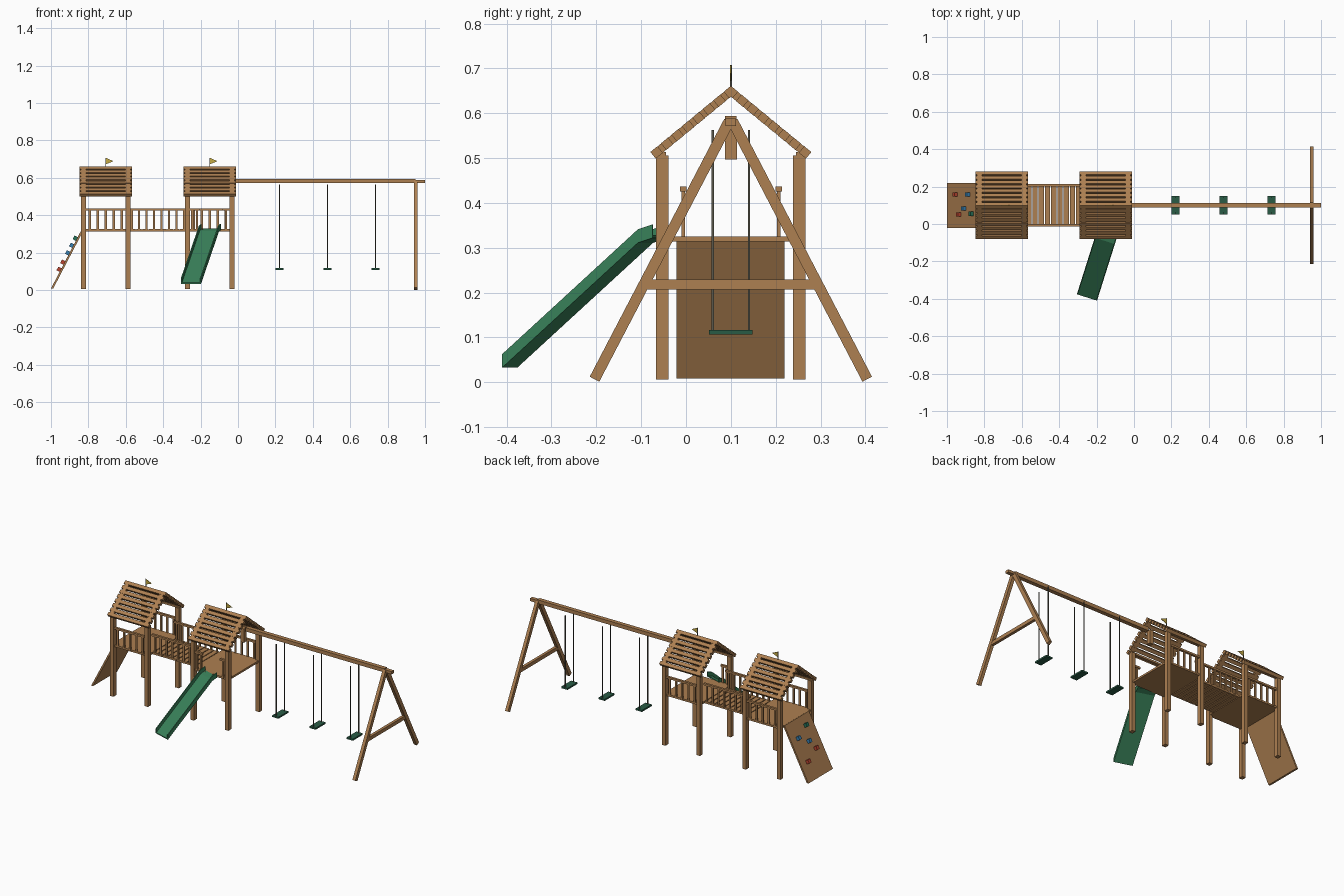
import bpy, bmesh, math
from mathutils import Vector, Matrix

if "Cube" in bpy.data.objects:
    bpy.data.objects.remove(bpy.data.objects["Cube"])

def mat(name, rgb):
    m = bpy.data.materials.new(name)
    m.diffuse_color = (*rgb, 1)
    m.use_nodes = True
    m.node_tree.nodes["Principled BSDF"].inputs["Base Color"].default_value = m.diffuse_color
    return m

WOOD = mat("wood", (0.42, 0.215, 0.083))
SLIDE = mat("slide green", (0.040, 0.215, 0.098))
SEAT = mat("seat green", (0.022, 0.105, 0.060))
CHAIN = mat("chain grey", (0.10, 0.095, 0.07))
FLAG = mat("flag yellow", (0.55, 0.40, 0.06))
RED = mat("hold red", (0.50, 0.06, 0.03))
BLUE = mat("hold blue", (0.04, 0.22, 0.45))
TEAL = mat("hold green", (0.02, 0.17, 0.10))

def make(name, bm, m):
    bmesh.ops.recalc_face_normals(bm, faces=bm.faces)
    me = bpy.data.meshes.new(name)
    bm.to_mesh(me)
    bm.free()
    me.materials.append(m)
    ob = bpy.data.objects.new(name, me)
    bpy.context.collection.objects.link(ob)
    return ob

def box(name, c, s, m=WOOD, rot=None):
    """Box with centre c, size s and optional rotation matrix."""
    bm = bmesh.new()
    R = rot.to_4x4() if rot else Matrix.Identity(4)
    bmesh.ops.create_cube(bm, size=1, matrix=Matrix.Translation(c) @ R @ Matrix.Diagonal((*s, 1)))
    return make(name, bm, m)

def bar(name, a, b, w, d, m=WOOD):
    """Bar from a to b lying in the yz plane; w along x, d across."""
    a, b = Vector(a), Vector(b)
    v = b - a
    rot = Matrix.Rotation(math.atan2(v.z, v.y), 3, 'X')
    return box(name, (a + b) / 2, (w, v.length, d), m, rot)

def prism(name, pts, off, m=WOOD):
    """Polygon pts extruded by vector off."""
    bm = bmesh.new()
    f = bm.faces.new([bm.verts.new(p) for p in pts])
    r = bmesh.ops.extrude_face_region(bm, geom=[f])
    bmesh.ops.translate(bm, vec=off, verts=[g for g in r['geom'] if isinstance(g, bmesh.types.BMVert)])
    return make(name, bm, m)

YC, HALF_Y, HALF_X, FLOOR = 0.1, 0.1525, 0.119, 0.325

def railing(x0, x1, y, n):
    """Top rail with n balusters."""
    box("top_rail", ((x0 + x1) / 2, y, 0.431), (x1 - x0, 0.014, 0.012))
    for i in range(n):
        x = x0 + (x1 - x0) * (i + 0.5) / n
        box("baluster", (x, y, 0.375), (0.011, 0.008, 0.112))

# Two towers
APEX, EAVE_Y, EAVE_Z, THICK, SLATS = 0.661, -0.08, 0.513, 0.019, 8
run, rise = YC - EAVE_Y, APEX - EAVE_Z
for xc in (-0.707, -0.151):
    for sx in (-1, 1):
        for sy in (-1, 1):
            box("post", (xc + sx * HALF_X, YC + sy * HALF_Y, 0.256), (0.025, 0.028, 0.5))
    box("tower_floor", (xc, YC, 0.3195), (0.25, 0.31, 0.012))
    # Slatted gable roof
    for sy in (-1, 1):
        box("eave_beam", (xc, YC + sy * HALF_Y, 0.508), (0.262, 0.015, 0.012))
        slope = Vector((0, sy * run, -rise))
        u = slope.normalized()
        inward = Vector((0, -sy * rise, -run)).normalized()
        L = slope.length
        top = Vector((xc, YC, APEX))
        for sx in (-1, 1):
            a = top + inward * (THICK / 2) + Vector((sx * HALF_X, 0, 0))
            bar("rafter", a + u * 0.003, a + u * (L - 0.001), 0.025, THICK - 0.001)
        for i in range(SLATS):
            s0 = L * i / (SLATS - 0.3)
            a = top + inward * (THICK / 2)
            bar("roof_slat", a + u * s0, a + u * (s0 + 0.0205), 0.283, THICK)
    # Flag on the ridge
    box("flag_pole", (xc, YC, 0.678), (0.004, 0.004, 0.058), CHAIN)
    prism("flag", [(xc, YC - 0.0015, 0.707), (xc, YC - 0.0015, 0.672), (xc + 0.041, YC - 0.0015, 0.689)],
          (0, 0.003, 0), FLAG)
    # Back railing
    railing(xc - 0.107, xc + 0.107, YC + HALF_Y, 5)
railing(-0.814, -0.6, YC - HALF_Y, 5)
# Front railing either side of the slide
railing(-0.258, -0.205, YC - HALF_Y, 2)
railing(-0.085, -0.044, YC - HALF_Y, 1)

# Bridge with planks and railings
for i in range(9):
    box("bridge_plank", (-0.429 + (i - 4) * 0.0335, YC, 0.3195), (0.028, 0.225, 0.012))
for y in (-0.006, 0.207):
    railing(-0.588, -0.27, y, 8)
    box("bridge_beam", (-0.429, y, 0.3185), (0.318, 0.010, 0.009))

# Climbing wall
prism("climbing_wall", [(-1.0, -0.021, 0.008), (-0.988, -0.021, 0.008), (-0.823, -0.021, 0.325),
                        (-0.835, -0.021, 0.325)], (0, 0.241, 0), WOOD)
tilt = Matrix.Rotation(-math.atan2(0.317, 0.165), 3, 'Y')
for z, y, m in ((0.107, 0.158, RED), (0.145, 0.05, RED), (0.195, 0.083, BLUE),
                (0.235, 0.158, BLUE), (0.273, 0.055, TEAL)):
    x = -1.0 + (z - 0.008) * 0.165 / 0.317
    box("climbing_hold", (x - 0.008, y, z + 0.004), (0.022, 0.022, 0.02), m, tilt)

# Slide: U-shaped section swept along a bent path
d = Vector((-math.sin(math.radians(17.5)), -math.cos(math.radians(17.5)), 0))
side = Vector((-d.y, d.x, 0))
start = Vector((-0.146, -0.058, 0))
W, T, H = 0.0565, 0.006, 0.030
section = [(-W, 0), (W, 0), (W, H), (W - T, H), (W - T, T), (-W + T, T), (-W + T, H), (-W, H)]
bm = bmesh.new()
rings = [[bm.verts.new(start + d * s + side * a + Vector((0, 0, z + h))) for a, h in section]
         for s, z in ((0.0, 0.322), (0.034, 0.311), (0.351, 0.033))]
for r0, r1 in zip(rings, rings[1:]):
    for i in range(8):
        j = (i + 1) % 8
        bm.faces.new((r0[i], r0[j], r1[j], r1[i]))
bm.faces.new(rings[0])
bm.faces.new(rings[-1])
make("slide", bm, SLIDE)

# Swing frame
box("swing_beam", (0.47, YC, 0.5825), (0.96, 0.026, 0.023))
box("swing_beam_end", (0.974, YC, 0.580), (0.052, 0.023, 0.017))
box("beam_hanger", (-0.032, YC, 0.54), (0.025, 0.027, 0.086))
for sy in (-1, 1):
    bar("frame_leg", (0.95, YC + sy * 0.304, 0.007), (0.95, YC + sy * 0.004, 0.582), 0.02, 0.024)
box("frame_crossbar", (0.95, YC, 0.2185), (0.018, 0.372, 0.022))

# Swings
for x in (0.222, 0.479, 0.736):
    box("swing_seat", (x, YC, 0.1115), (0.043, 0.097, 0.01), SEAT)
    for sy in (-1, 1):
        box("swing_chain", (x, YC + sy * 0.0405, 0.339), (0.005, 0.005, 0.448), CHAIN)
